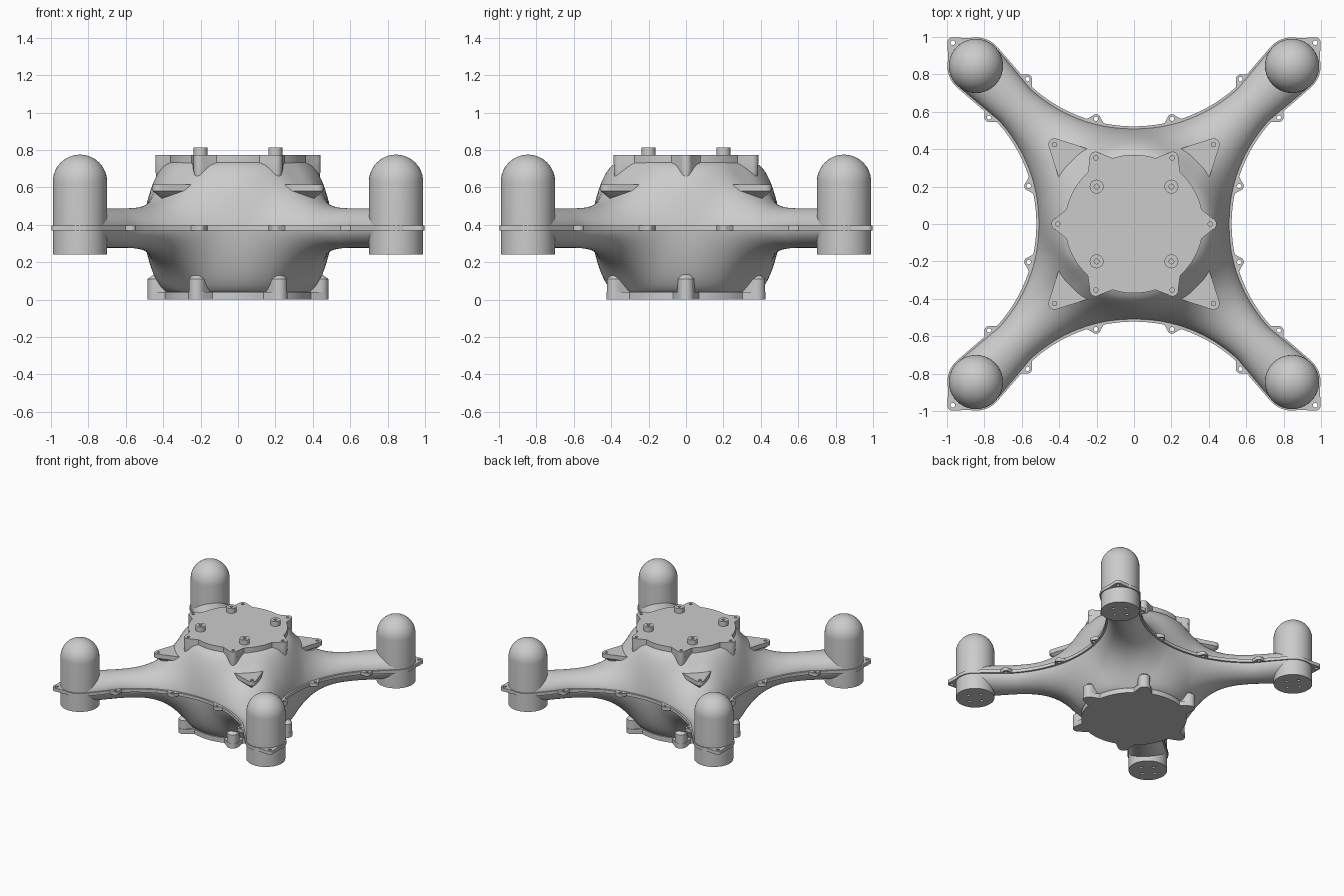
import bpy, bmesh
from math import sin, cos, pi, radians, sqrt, atan2

if "Cube" in bpy.data.objects:
    bpy.data.objects.remove(bpy.data.objects["Cube"])

MID = 0.382            # height of the seam between both shells
ARC_Y, ARC_R = 1.335, 0.825   # concave side arc of the plan outline
POD, POD_R = 0.845, 0.145
OCT = [(sx, sy, sw) for sx in (1, -1) for sy in (1, -1) for sw in (0, 1)]
QUAD = [(sx, sy) for sx in (1, -1) for sy in (1, -1)]


def link(name, bm):
    bmesh.ops.remove_doubles(bm, verts=bm.verts, dist=1e-4)
    bmesh.ops.recalc_face_normals(bm, faces=bm.faces)
    me = bpy.data.meshes.new(name)
    bm.to_mesh(me)
    bm.free()
    ob = bpy.data.objects.new(name, me)
    bpy.context.collection.objects.link(ob)
    return ob


def plate(name, loops, z0, z1):
    """Flat plate from 2D loops; nested loops become holes."""
    cu = bpy.data.curves.new(name, 'CURVE')
    cu.dimensions = '2D'
    cu.fill_mode = 'BOTH'
    cu.extrude = (z1 - z0) / 2
    for pts in loops:
        sp = cu.splines.new('POLY')
        sp.points.add(len(pts) - 1)
        for p, (x, y) in zip(sp.points, pts):
            p.co = (x, y, 0, 1)
        sp.use_cyclic_u = True
    ob = bpy.data.objects.new(name, cu)
    ob.location.z = (z0 + z1) / 2
    bpy.context.collection.objects.link(ob)
    bpy.ops.object.select_all(action='DESELECT')
    ob.select_set(True)
    bpy.context.view_layer.objects.active = ob
    bpy.ops.object.convert(target='MESH')


def arc(cx, cy, r, a0, a1, n):
    return [(cx + r * cos(radians(a0 + (a1 - a0) * i / n)),
             cy + r * sin(radians(a0 + (a1 - a0) * i / n))) for i in range(n + 1)]


def circle(cx, cy, r, n=16):
    return arc(cx, cy, r, 0, 360, n)[:-1]


def rot(p, a):
    return (p[0] * cos(a) - p[1] * sin(a), p[0] * sin(a) + p[1] * cos(a))


def sym(p, o):
    x, y = (p[1], p[0]) if o[2] else (p[0], p[1])
    return (x * o[0], y * o[1])


def hull(name, pts):
    bm = bmesh.new()
    for p in pts:
        bm.verts.new(p)
    res = bmesh.ops.convex_hull(bm, input=bm.verts)
    junk = [v for v in res['geom_interior'] if isinstance(v, bmesh.types.BMVert)]
    bmesh.ops.delete(bm, geom=junk, context='VERTS')
    link(name, bm)


def lathe(name, prof, loc, n=40):
    bm = bmesh.new()
    vs = [bm.verts.new((r, 0, z)) for r, z in prof]
    es = [bm.edges.new(e) for e in zip(vs, vs[1:])]
    bmesh.ops.spin(bm, geom=vs + es, cent=(0, 0, 0), axis=(0, 0, 1), angle=2 * pi, steps=n)
    link(name, bm).location = (*loc, 0)


def side(x):
    return (x, ARC_Y - sqrt(ARC_R ** 2 - x * x))


def ridge(s):
    return min(0.735, 0.487 + 0.248 * (max(0.95 - s, 0) / 0.585) ** 3.5)


# Hull shells: curved sections from the plan outline to the top rim and arm ridges
rails = []
NA, NB, NC, XR = 10, 20, 6, 0.14
for i in range(NA + 1):
    t = i / NA
    a = radians(90 - 45 * t)
    rails.append((side(XR * t), (0.365 * cos(a), 0.365 * sin(a)), 0.735, 1.5))
for i in range(1, NB + 1):
    t = i / NB
    s = 0.365 + 0.545 * t
    rails.append((side(XR + (0.55 - XR) * t), (s * 0.7071, s * 0.7071), ridge(s), 1.5 - 0.5 * t))
for i in range(1, NC + 1):
    t = i / NC
    x0, y0 = side(0.55)
    s = 0.91 + 0.285 * t
    rails.append(((x0 + (0.742 - x0) * t, y0 + (0.948 - y0) * t),
                  (s * 0.7071, s * 0.7071), ridge(s), 1))
M = 14
for name, up in (("upper_shell", 1), ("lower_shell", -1)):
    bm = bmesh.new()
    for o in OCT:
        grid = []
        for (ox, oy), (ix, iy), z, q in rails:
            row = []
            for j in range(M + 1):
                a = pi / 2 * j / M
                k = 1 - cos(a)
                p = sym((ox + (ix - ox) * k, oy + (iy - oy) * k), o)
                row.append(bm.verts.new((*p, MID + up * (z - MID) * sin(a) ** q)))
            grid.append(row)
        for r0, r1 in zip(grid, grid[1:]):
            for j in range(M):
                bm.faces.new((r0[j], r0[j + 1], r1[j + 1], r1[j]))
    # relax the centre body so the sections flow together
    bmesh.ops.remove_doubles(bm, verts=bm.verts, dist=1e-4)
    inner = [v for v in bm.verts if not v.is_boundary and abs(v.co.x) + abs(v.co.y) < 1.1]
    for _ in range(8):
        bmesh.ops.smooth_vert(bm, verts=inner, factor=0.5, use_axis_x=True, use_axis_y=True, use_axis_z=True)
    link(name, bm)

# Seam flange following the outline and round the pods
quarter = []
for i in range(33):
    a = radians(42) * (i / 16 - 1)
    r = ARC_R - 0.012
    quarter.append((r * sin(a), ARC_Y - r * cos(a)))
quarter += arc(POD, POD, POD_R + 0.008, 138, -48, 24)
plate("seam_flange", [[rot(p, -pi / 2 * k) for k in range(4) for p in quarter]], 0.369, 0.395)

# Bolt tabs on the flange
tabs = []
for x in (0.21, 0.588):
    px, py = side(x)
    d = atan2(ARC_Y - py, -px)
    tab = [(-0.02, 0.07), (0.005, 0.055)] + arc(0.026, 0, 0.025, 65, -65, 8) + [(0.005, -0.055), (-0.02, -0.07)]
    for loop in (tab, circle(0.026, 0, 0.012)):
        pts = [rot(p, d) for p in loop]
        tabs += [[sym((px + q[0], py + q[1]), o) for q in pts] for o in OCT]
corner = [(0.85, 0.85), (0.992, 0.85)] + arc(0.97, 0.97, 0.028, 0, 90, 6) + [(0.85, 0.992)]
for sx, sy in QUAD:
    tabs += [[(x * sx, y * sy) for x, y in loop] for loop in (corner, circle(0.969, 0.969, 0.013))]
plate("flange_tabs", tabs, 0.368, 0.396)

# Motor pods: domed cylinder with a drilled base
prof = [(POD_R, 0.255), (POD_R, 0.63)] + [
    (POD_R * cos(pi / 2 * i / 12), 0.63 + POD_R * sin(pi / 2 * i / 12)) for i in range(1, 13)]
for sx, sy in QUAD:
    c = (POD * sx, POD * sy)
    lathe("motor_pod", prof, c)
    holes = [circle(c[0] + 0.065 * cos(k * pi / 2), c[1] + 0.065 * sin(k * pi / 2), 0.012, 12) for k in range(4)]
    plate("pod_base", [circle(*c, POD_R, 40)] + holes, 0.24, 0.257)


# Lid and base plates with six lobes
def lobed(r, c, lr, half):
    one = arc(c, 0, lr, -70, 70, 8) + arc(0, 0, r, half, 60 - half, 8)
    return [rot(p, k * pi / 3) for k in range(6) for p in one]


bolts = [circle(*rot((0.408, 0), k * pi / 3), 0.012) for k in range(6)]
plate("lid_plate", [lobed(0.37, 0.41, 0.032, 12)] + bolts, 0.725, 0.773)
plate("base_plate", [lobed(0.395, 0.44, 0.044, 10)], 0.0, 0.04)

# Lugs under the lid and above the base
for k in range(6):
    a = k * pi / 3
    top = arc(0.408, 0, 0.033, -80, 80, 8) + [(0.365, 0.07), (0.365, -0.07)]
    low = arc(0.415, 0, 0.02, -90, 90, 4) + [(0.36, 0.02), (0.36, -0.02)]
    hull("lid_lug", [(*rot(p, a), z) for p in top for z in (0.726, 0.69)] + [(*rot(p, a), 0.63) for p in low])
    foot = arc(0.44, 0, 0.043, -90, 90, 8) + [(0.36, 0.05), (0.36, -0.05)]
    hull("base_lug", [(*rot(p, a), z) for p in foot for z in (0.001, 0.11)] +
         [(*rot((0.435, y), a), 0.145) for y in (-0.015, 0.015)])

# Standoffs on the lid and triangular brackets on the arm roots
for sx, sy in QUAD:
    c = (0.2 * sx, 0.2 * sy)
    lathe("standoff", [(0.037, 0.77), (0.037, 0.812), (0.013, 0.812), (0.013, 0.775)], c, 24)
    tip = arc(0.425, 0.425, 0.033, -20, 110, 8)
    base = [(0.24, 0.40), (0.23, 0.23), (0.40, 0.24)]
    tri = [(x * sx, y * sy) for x, y in tip + base]
    plate("arm_bracket", [tri, circle(0.425 * sx, 0.425 * sy, 0.012)], 0.58, 0.615)
    hull("bracket_gusset", [(x, y, 0.581) for x, y in tri] +
         [(x * sx, y * sy, 0.535) for x, y in ((0.40, 0.40), (0.38, 0.34), (0.34, 0.38))])

# Smooth shading with crisp edges
bpy.ops.object.select_all(action='SELECT')
bpy.ops.object.shade_smooth_by_angle(angle=radians(35))
